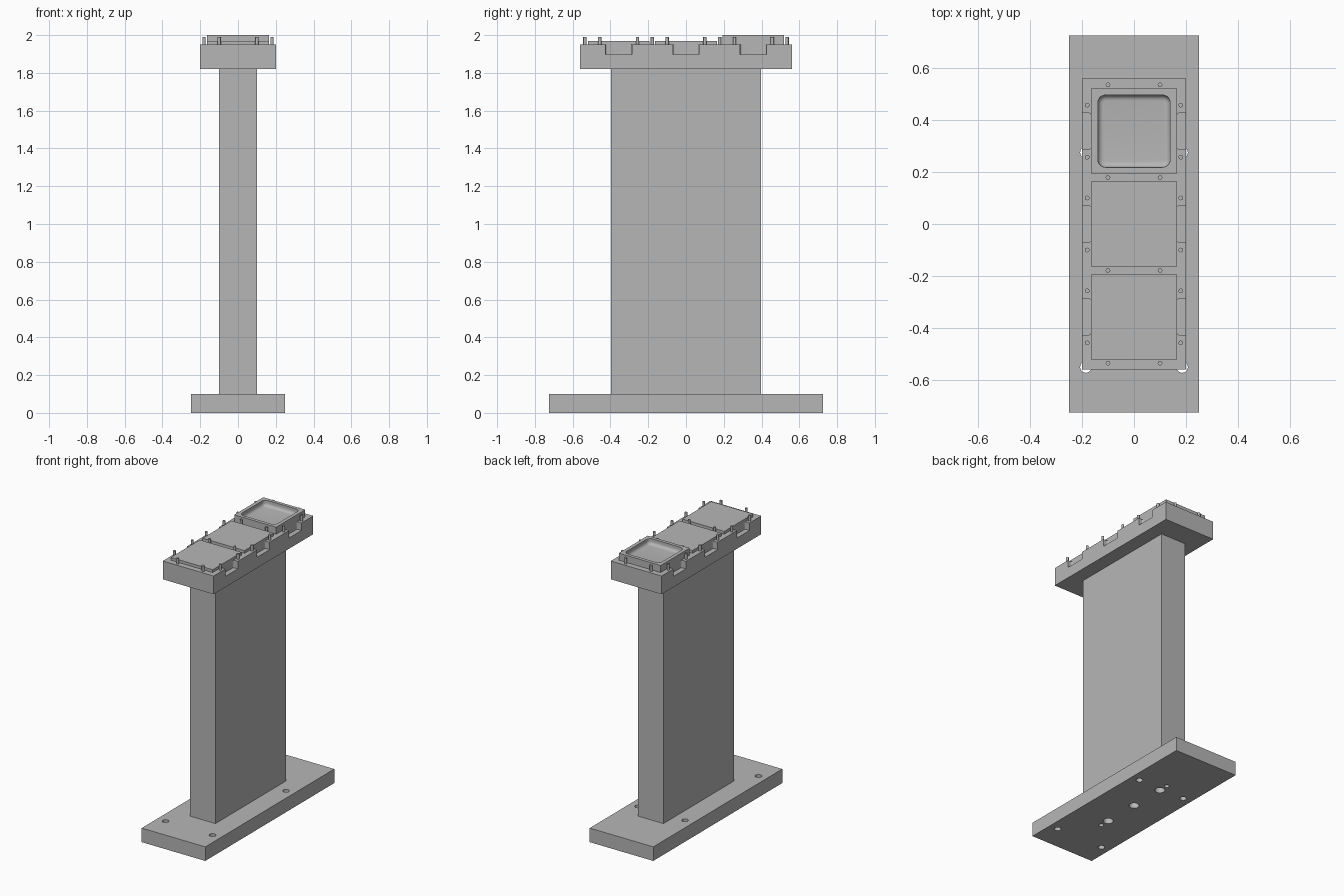
import bpy, bmesh, math

if "Cube" in bpy.data.objects:
    bpy.data.objects.remove(bpy.data.objects["Cube"], do_unlink=True)

grey = bpy.data.materials.new("plain grey")
grey.use_nodes = True
colour = (0.47, 0.47, 0.47, 1)
grey.diffuse_color = colour
grey.node_tree.nodes["Principled BSDF"].inputs["Base Color"].default_value = colour


def rounded(cx, cy, hx, hy, r, z, steps=5):
    """Points of a rounded rectangle at height z."""
    pts = []
    for k, (sx, sy) in enumerate(((1, 1), (-1, 1), (-1, -1), (1, -1))):
        for i in range(steps + 1):
            a = math.pi / 2 * (k + i / steps)
            pts.append((cx + sx * (hx - r) + r * math.cos(a),
                        cy + sy * (hy - r) + r * math.sin(a), z))
    return pts


def circle(cx, cy, r, z, n=20):
    return [(cx + r * math.cos(math.tau * i / n), cy + r * math.sin(math.tau * i / n), z)
            for i in range(n)]


def add_loft(bm, loops):
    """Skin stacked loops with equal point counts and cap both ends."""
    rings = [[bm.verts.new(p) for p in loop] for loop in loops]
    for a, b in zip(rings, rings[1:]):
        for i in range(len(a)):
            j = (i + 1) % len(a)
            bm.faces.new((a[i], a[j], b[j], b[i]))
    bm.faces.new(rings[0][::-1])
    bm.faces.new(rings[-1])


def make(name, lofts):
    bm = bmesh.new()
    for loops in lofts:
        add_loft(bm, loops)
    bmesh.ops.recalc_face_normals(bm, faces=bm.faces)
    mesh = bpy.data.meshes.new(name)
    bm.to_mesh(mesh)
    bm.free()
    mesh.materials.append(grey)
    ob = bpy.data.objects.new(name, mesh)
    bpy.context.collection.objects.link(ob)
    return ob


def box(name, y, hx, hy, z0, z1):
    def corners(z):
        return [(hx, y + hy, z), (-hx, y + hy, z), (-hx, y - hy, z), (hx, y - hy, z)]
    return make(name, [[corners(z0), corners(z1)]])


def activate(ob):
    bpy.ops.object.select_all(action="DESELECT")
    ob.select_set(True)
    bpy.context.view_layer.objects.active = ob


def cut(ob, lofts):
    cutter = make("cutter", lofts)
    cutter.hide_render = True
    mod = ob.modifiers.new("cut", "BOOLEAN")
    mod.operation, mod.solver, mod.object = "DIFFERENCE", "EXACT", cutter
    activate(ob)
    bpy.ops.object.modifier_apply(modifier=mod.name)
    bpy.data.objects.remove(cutter, do_unlink=True)
    bpy.ops.object.shade_smooth_by_angle(angle=math.radians(35))


# Base plate with fixing holes and a central row
base = box("base_plate", 0, 0.25, 0.725, 0, 0.1)
holes = [(x, y, 0.022) for x in (-0.185, 0.185) for y in (-0.55, 0.275)]
holes += [(0, y, 0.033) for y in (-0.26, 0, 0.26)]
holes += [(0, y, 0.016) for y in (-0.33, 0.33)]
cut(base, [[circle(x, y, r, -0.05), circle(x, y, r, 0.15)] for x, y, r in holes])

# Column
box("column", 0, 0.1, 0.397, 0.1, 1.82)

# Head with finger notches along both long sides
stations = (-0.357, 0, 0.357)
head = box("head", 0, 0.2, 0.56, 1.82, 1.95)
cut(head, [[rounded(s * 0.215, c, 0.05, 0.07, 0.01, z) for z in (1.897, 2.0)]
           for s in (-1, 1) for c in stations])

# Flat plates on the front two stations
for name, c in zip(("front_plate", "middle_plate"), stations):
    box(name, c, 0.165, 0.163, 1.95, 1.97)

# Hollow tray on the back station, with a filleted pocket
tray = box("tray", stations[2], 0.165, 0.163, 1.95, 2.0)
depth, fillet, half, floor = 0.04, 0.022, 0.139, 1.96
pocket = []
for i in range(6):
    a = math.pi / 2 * i / 5
    inset = fillet * (1 - math.sin(a))
    pocket.append(rounded(0, stations[2], half - inset, half - inset, 0.03 - inset,
                          floor + fillet * (1 - math.cos(a))))
pocket.append(rounded(0, stations[2], half, half, 0.03, floor + 2 * depth))
cut(tray, [pocket])

# Locating pins around each station
spots = [(s * 0.18, c + d) for s in (-1, 1) for c in stations for d in (-0.1, 0.1)]
spots += [(s * 0.1, y) for s in (-1, 1) for y in (-0.535, -0.178, 0.178, 0.535)]
pins = make("locating_pins", [[circle(x, y, 0.009, z, 16) for z in (1.94, 1.99)]
                              for x, y in spots])
activate(pins)
bpy.ops.object.shade_smooth_by_angle(angle=math.radians(35))
